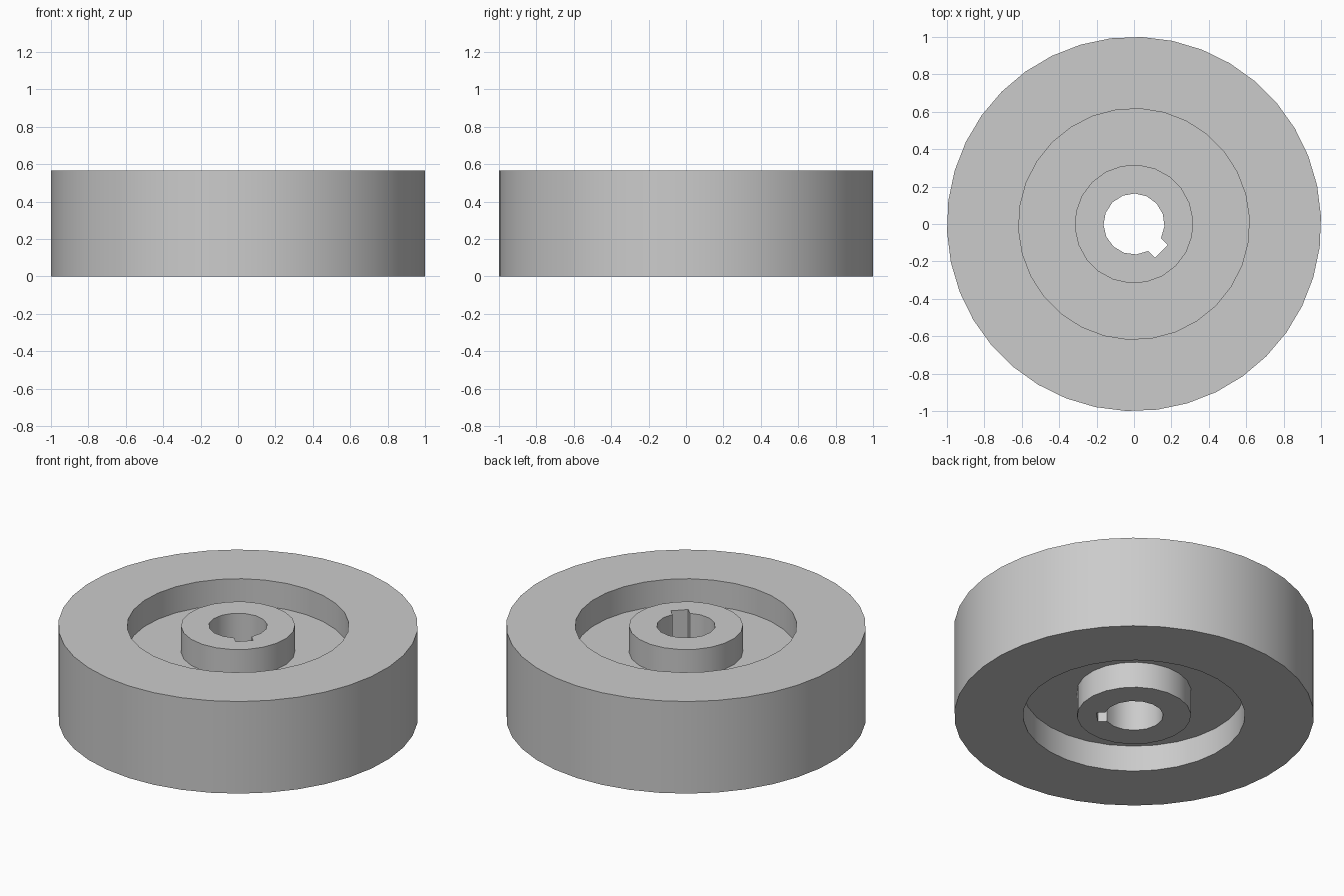
import bpy
import bmesh
from math import asin, cos, sin, pi

cube = bpy.data.objects.get("Cube")
if cube:
    bpy.data.objects.remove(cube, do_unlink=True)

HEIGHT = 0.565
RECESS = 0.16
KEY_ANGLE = -pi / 4      # direction of the keyway
KEY_HALF = 0.049         # half the keyway width
KEY_REACH = 0.206        # distance from the axis to the keyway floor


def circle(radius, sides):
    """Outline of a round wall, starting at the keyway direction."""
    angles = [KEY_ANGLE + 2 * pi * i / sides for i in range(sides)]
    return [(radius * cos(a), radius * sin(a)) for a in angles]


def keyed_bore(radius, sides):
    """Outline of the shaft hole with its square keyway."""
    start = asin(KEY_HALF / radius)
    span = 2 * pi - 2 * start
    pts = [(radius * cos(start + span * i / sides),
            radius * sin(start + span * i / sides)) for i in range(sides + 1)]
    pts += [(KEY_REACH, -KEY_HALF), (KEY_REACH, KEY_HALF)]
    c, s = cos(KEY_ANGLE), sin(KEY_ANGLE)
    return [(x * c - y * s, x * s + y * c) for x, y in pts]


bm = bmesh.new()


def wall(outline, low, high):
    """Upright wall; returns its bottom and top edge loops."""
    n = len(outline)
    bottom = [bm.verts.new((x, y, low)) for x, y in outline]
    top = [bm.verts.new((x, y, high)) for x, y in outline]
    for i in range(n):
        j = (i + 1) % n
        bm.faces.new((bottom[i], bottom[j], top[j], top[i]))
    return [[bm.edges.get((ring[i], ring[(i + 1) % n])) for i in range(n)]
            for ring in (bottom, top)]


def annulus(outer, inner):
    """Flat ring between two edge loops at one height."""
    bmesh.ops.triangle_fill(bm, use_beauty=True, edges=outer + inner)


# Outer tread and the shaft hole run the full height
tread = wall(circle(1.0, 38), 0, HEIGHT)
bore = wall(keyed_bore(0.163, 14), 0, HEIGHT)

# Matching recess on each side, leaving a web between rim and hub
for side, (low, high) in enumerate(((0, RECESS), (HEIGHT - RECESS, HEIGHT))):
    rim = wall(circle(0.617, 30), low, high)
    hub = wall(circle(0.317, 22), low, high)
    annulus(tread[side], rim[side])
    annulus(rim[1 - side], hub[1 - side])
    annulus(hub[side], bore[side])

bmesh.ops.recalc_face_normals(bm, faces=bm.faces[:])
mesh = bpy.data.meshes.new("wheel")
bm.to_mesh(mesh)
bm.free()
wheel = bpy.data.objects.new("wheel", mesh)
bpy.context.collection.objects.link(wheel)

# Single plain grey
GREY = (0.6, 0.6, 0.6, 1)
mat = bpy.data.materials.new("grey")
mat.use_nodes = True
mat.diffuse_color = GREY
mat.node_tree.nodes["Principled BSDF"].inputs["Base Color"].default_value = GREY
mesh.materials.append(mat)

# Smooth round walls, sharp rims
bpy.ops.object.select_all(action='DESELECT')
wheel.select_set(True)
bpy.context.view_layer.objects.active = wheel
bpy.ops.object.shade_smooth_by_angle(angle=pi / 6)
